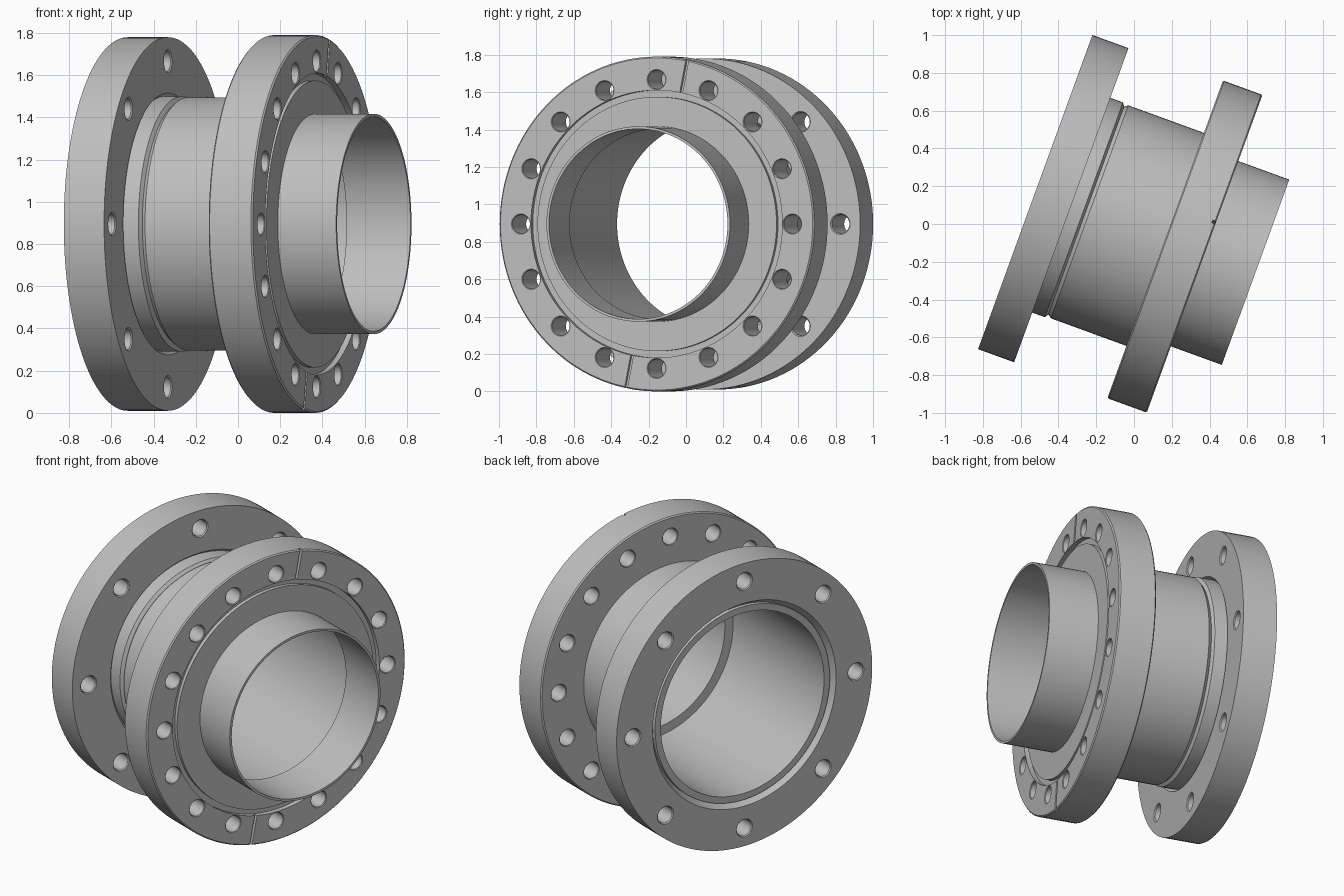
import bpy, bmesh, math
from mathutils import Matrix, Vector

if "Cube" in bpy.data.objects:
    bpy.data.objects.remove(bpy.data.objects["Cube"])

# Placement: lathe axis (local z) lies level, turned 20 degrees to the front
TURN = math.radians(20)
axis = Vector((math.cos(TURN), -math.sin(TURN), 0))
up = Vector((0, 0, 1))
side = axis.cross(up)
centre = side * 0.02 + up * 0.895
PLACE = Matrix((up, side, axis)).transposed().to_4x4()
PLACE.translation = centre

steel = bpy.data.materials.new("grey_steel")
steel.use_nodes = True
steel.diffuse_color = (0.52, 0.52, 0.52, 1)
steel.node_tree.nodes["Principled BSDF"].inputs["Base Color"].default_value = (0.52, 0.52, 0.52, 1)


def lathe(bm, profile, steps, closed=True, matrix=Matrix()):
    """Spin (radius, height) points about z and add the solid to bm."""
    part = bmesh.new()
    verts = [part.verts.new((r, 0, s)) for r, s in profile]
    pairs = list(zip(verts, verts[1:]))
    if closed:
        pairs.append((verts[-1], verts[0]))
    edges = [part.edges.new(p) for p in pairs]
    bmesh.ops.spin(part, geom=verts + edges, cent=(0, 0, 0), axis=(0, 0, 1),
                   angle=math.tau, steps=steps, use_merge=True)
    bmesh.ops.remove_doubles(part, verts=part.verts, dist=1e-5)
    bmesh.ops.recalc_face_normals(part, faces=part.faces)
    bmesh.ops.transform(part, matrix=matrix, verts=part.verts)
    mesh = bpy.data.meshes.new("lathe_part")
    part.to_mesh(mesh)
    part.free()
    bm.from_mesh(mesh)
    bpy.data.meshes.remove(mesh)


def add_object(name, bm):
    mesh = bpy.data.meshes.new(name)
    bm.to_mesh(mesh)
    bm.free()
    mesh.materials.append(steel)
    obj = bpy.data.objects.new(name, mesh)
    bpy.context.collection.objects.link(obj)
    obj.matrix_world = PLACE
    return obj


def turned(name, profile):
    bm = bmesh.new()
    lathe(bm, profile, 128)
    return add_object(name, bm)


def add_bolt_holes(bm, count, low, high, radius, bevel):
    """Bolt hole cutters with a small countersink at each face."""
    wide = radius + bevel
    profile = [(0, low - 0.05), (wide, low - 0.05), (wide, low), (radius, low + bevel),
               (radius, high - bevel), (wide, high), (wide, high + 0.05), (0, high + 0.05)]
    for i in range(count):
        spot = Matrix.Rotation(math.tau * i / count, 4, 'Z') @ Matrix.Translation((0.772, 0, 0))
        lathe(bm, profile, 24, False, spot)


def cut(obj, bm):
    """Subtract the cutter and keep only the finished mesh."""
    cutter = add_object("cutter", bm)
    cutter.hide_render = True
    mod = obj.modifiers.new("holes", 'BOOLEAN')
    mod.operation = 'DIFFERENCE'
    mod.solver = 'EXACT'
    mod.object = cutter
    bpy.context.view_layer.update()
    graph = bpy.context.evaluated_depsgraph_get()
    done = bpy.data.meshes.new_from_object(obj.evaluated_get(graph))
    obj.modifiers.clear()
    obj.data = done
    bpy.data.objects.remove(cutter)


# Main barrel with weld groove, hub disc and narrower outlet pipe
barrel = turned("barrel_and_outlet_pipe", [
    (0.565, -0.53), (0.605, -0.53), (0.605, -0.275), (0.585, -0.262), (0.6, -0.243),
    (0.6, 0.19), (0.68, 0.19), (0.68, 0.398), (0.522, 0.398), (0.522, 0.692),
    (0.508, 0.692), (0.508, 0.37), (0.565, 0.37)])

# Loose flange on the wide end
loose_flange = turned("loose_flange", [
    (0.635, -0.549), (0.885, -0.549), (0.885, -0.346), (0.62, -0.346),
    (0.604, -0.365), (0.604, -0.505)])
holes = bmesh.new()
add_bolt_holes(holes, 8, -0.549, -0.346, 0.05, 0.006)
cut(loose_flange, holes)

# Bolted ring flange with edge chamfers and an inner groove
ring_flange = turned("ring_flange", [
    (0.59, 0.183), (0.888, 0.183), (0.895, 0.19), (0.895, 0.398), (0.888, 0.405),
    (0.715, 0.405), (0.715, 0.375), (0.59, 0.375)])
holes = bmesh.new()
add_bolt_holes(holes, 16, 0.183, 0.405, 0.05, 0.004)

# Two narrow split lines midway between bolt holes
for half in (0, math.pi):
    place = (Matrix.Rotation(half - math.tau / 32, 4, 'Z')
             @ Matrix.Translation((0.81, 0, 0.41))
             @ Matrix.Diagonal((0.2, 0.016, 0.05, 1)))
    bmesh.ops.create_cube(holes, size=1, matrix=place)
cut(ring_flange, holes)

# Smooth round walls, sharp edges
bpy.ops.object.select_all(action='DESELECT')
for obj in (barrel, loose_flange, ring_flange):
    obj.select_set(True)
bpy.context.view_layer.objects.active = barrel
bpy.ops.object.shade_smooth_by_angle(angle=math.radians(30))
